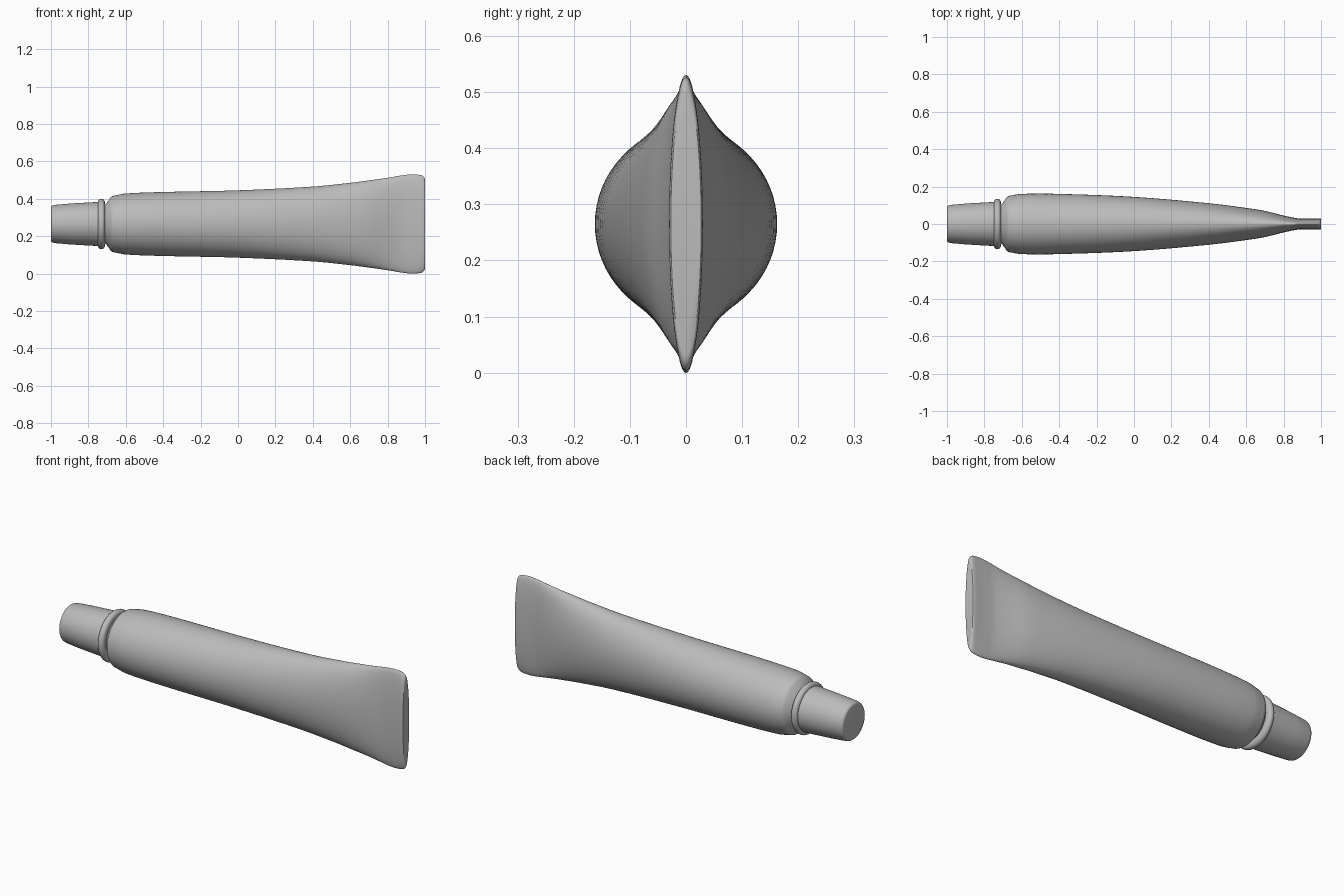
import bpy, bmesh, math

cube = bpy.data.objects.get("Cube")
if cube:
    bpy.data.objects.remove(cube, do_unlink=True)

AXIS_Z = 0.265
SIDES = 64

grey = bpy.data.materials.new("plain_grey")
grey.use_nodes = True
grey.diffuse_color = (0.5, 0.5, 0.5, 1)
grey.node_tree.nodes["Principled BSDF"].inputs["Base Color"].default_value = (0.5, 0.5, 0.5, 1)


def smooth_path(points, steps):
    """Catmull-Rom through the stations, spaced by their x position."""
    out = []
    for i in range(len(points) - 1):
        p0, p1 = points[max(i - 1, 0)], points[i]
        p2, p3 = points[i + 1], points[min(i + 2, len(points) - 1)]
        h = p2[0] - p1[0]
        for s in range(steps):
            t = s / steps
            row = [p1[0] + h * t]
            for k in (1, 2):
                m1 = (p2[k] - p0[k]) / (p2[0] - p0[0]) * h
                m2 = (p3[k] - p1[k]) / (p3[0] - p1[0]) * h
                row.append((2*t**3 - 3*t*t + 1) * p1[k] + (t**3 - 2*t*t + t) * m1
                           + (3*t*t - 2*t**3) * p2[k] + (t**3 - t*t) * m2)
            out.append(tuple(row))
    return out + [points[-1]]


def loft(name, stations, angle=40):
    """Elliptical sections (x, half depth, half height) skinned along x."""
    bm = bmesh.new()
    rings = []
    for x, ry, rz in stations:
        rings.append([bm.verts.new((x, ry * math.cos(a), AXIS_Z + rz * math.sin(a)))
                      for a in (2 * math.pi * i / SIDES for i in range(SIDES))])
    for a, b in zip(rings, rings[1:]):
        for i in range(SIDES):
            j = (i + 1) % SIDES
            bm.faces.new((a[i], a[j], b[j], b[i]))
    bm.faces.new(rings[0])
    bm.faces.new(rings[-1])
    bmesh.ops.recalc_face_normals(bm, faces=bm.faces)
    mesh = bpy.data.meshes.new(name)
    bm.to_mesh(mesh)
    bm.free()
    mesh.materials.append(grey)
    obj = bpy.data.objects.new(name, mesh)
    bpy.context.collection.objects.link(obj)
    bpy.ops.object.select_all(action="DESELECT")
    obj.select_set(True)
    bpy.context.view_layer.objects.active = obj
    bpy.ops.object.shade_smooth_by_angle(angle=math.radians(angle))
    return obj


def round_part(name, profile):
    return loft(name, [(x, r, r) for x, r in profile])


# Squeezable tube: round shoulder flattening into the crimped end
shoulder = [(-0.71, 0.105, 0.105), (-0.7, 0.115, 0.115), (-0.68, 0.144, 0.144),
            (-0.67, 0.15, 0.15)]
body = [(-0.66, 0.152, 0.152), (-0.6, 0.161, 0.163), (-0.4, 0.161, 0.171),
        (0, 0.145, 0.18), (0.4, 0.111, 0.2), (0.6, 0.086, 0.22),
        (0.7, 0.07, 0.233), (0.8, 0.045, 0.247), (0.87, 0.031, 0.259),
        (0.92, 0.029, 0.265), (0.95, 0.029, 0.265), (0.98, 0.03, 0.261)]
crimp = [(0.992, 0.03, 0.254), (0.998, 0.029, 0.245), (1, 0.027, 0.235)]
loft("tube_body", shoulder + smooth_path(body, 5) + crimp)

# Rounded collar ring between cap and tube
collar = [(-0.73 + 0.018 * math.cos(a), 0.117 + 0.018 * math.sin(a))
          for a in (math.pi * (1 - i / 12) for i in range(13))]
round_part("collar_ring", collar)

# Neck hidden behind the collar
round_part("neck", [(-0.75, 0.105), (-0.69, 0.105)])

# Tapered screw cap with a softened rim
round_part("cap", [(-1, 0.088), (-0.998, 0.094), (-0.992, 0.099), (-0.98, 0.102),
                   (-0.9, 0.109), (-0.8, 0.115), (-0.74, 0.118)])
